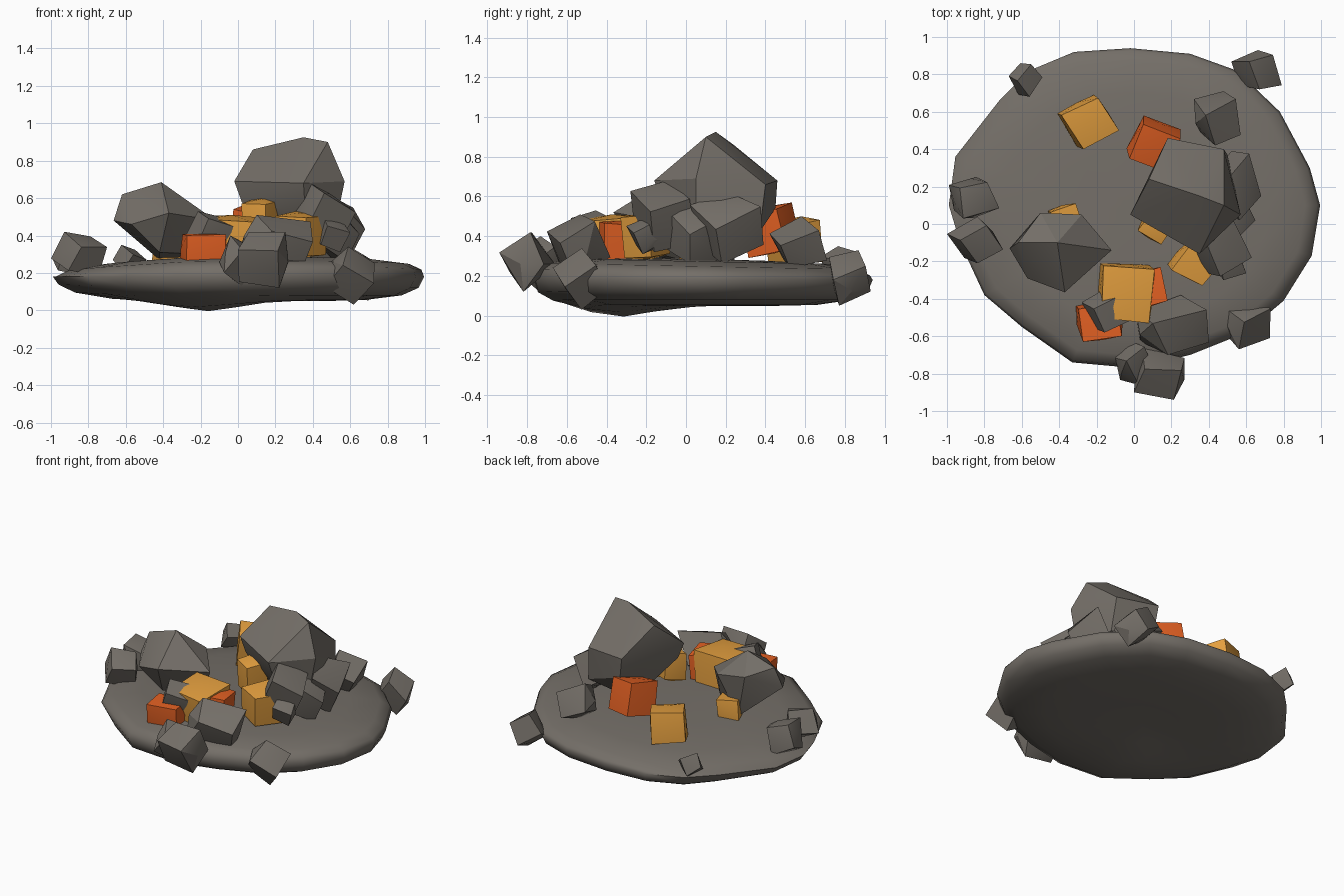
import bpy, bmesh, math, random
from mathutils import Vector, Euler

if "Cube" in bpy.data.objects:
    bpy.data.objects.remove(bpy.data.objects["Cube"])


def material(name, rgb):
    m = bpy.data.materials.new(name)
    m.use_nodes = True
    m.diffuse_color = (*rgb, 1)
    m.node_tree.nodes["Principled BSDF"].inputs["Base Color"].default_value = (*rgb, 1)
    return m


STONE = material("grey stone", (0.175, 0.158, 0.138))
AMBER = material("amber", (0.78, 0.35, 0.05))
EMBER = material("ember orange", (0.78, 0.12, 0.017))


def finish(bm, name, mat, angle=28):
    bmesh.ops.recalc_face_normals(bm, faces=bm.faces)
    mesh = bpy.data.meshes.new(name)
    bm.to_mesh(mesh)
    bm.free()
    mesh.materials.append(mat)
    obj = bpy.data.objects.new(name, mesh)
    bpy.context.collection.objects.link(obj)
    bpy.ops.object.select_all(action="DESELECT")
    obj.select_set(True)
    bpy.context.view_layer.objects.active = obj
    bpy.ops.object.shade_smooth_by_angle(angle=math.radians(angle))
    return obj


def hull_bmesh(points):
    bm = bmesh.new()
    for p in points:
        bm.verts.new(p)
    res = bmesh.ops.convex_hull(bm, input=bm.verts)
    junk = {g for g in res["geom_interior"] + res["geom_unused"]
            if isinstance(g, bmesh.types.BMVert) and g.is_valid}
    bmesh.ops.delete(bm, geom=list(junk), context="VERTS")
    return bm


def chunk(name, mat, xs, ys, zs, turn=(0, 0, 0), seed=1, rough=0.22):
    """A bulging, chipped block, turned and fitted to its x, y and z ranges."""
    rng = random.Random(seed)
    rot = Euler([math.radians(a) for a in turn])
    corners = [Vector((x, y, z)) for x in (-1, 1) for y in (-1, 1) for z in (-1, 1)]
    bulges = [Vector([s * 1.12 if i == k else 0 for i in range(3)])
              for k in range(3) for s in (-1, 1)]
    pts = []
    for p in corners + bulges:
        p += Vector([rng.uniform(-rough, rough) for _ in range(3)])
        p.rotate(rot)
        pts.append(p)
    for i, (lo, hi) in enumerate((xs, ys, zs)):
        a, b = min(p[i] for p in pts), max(p[i] for p in pts)
        for p in pts:
            p[i] = lo + (p[i] - a) / (b - a) * (hi - lo)
    return finish(hull_bmesh(pts), name, mat)


# Ground slab: a lumpy disc lofted through rings of one outline
outline = [(-.99, .1), (-.955, .36), (-.72, .66), (-.56, .82), (-.32, .92), (-.02, .94),
           (.3, .91), (.55, .82), (.78, .6), (.94, .3), (.995, .1), (.95, -.17),
           (.8, -.41), (.6, -.58), (.3, -.7), (0, -.77), (-.33, -.74), (-.6, -.55),
           (-.8, -.38), (-.93, -.1)]
rings = [(.25, .05), (.48, .05), (.68, .055), (.88, .08), (.97, .12), (1, .18),
         (.985, .22), (.92, .25), (.72, .275), (.35, .285)]
bm = bmesh.new()
loops = []
for ring, (s, z) in enumerate(rings):
    loop = []
    for x, y in outline:
        px, py, pz = x * s, .08 + (y - .08) * s, z
        if ring < 5:   # belly below the front, thin left side
            pz -= .055 * math.exp(-((px + .18) ** 2 + (py + .33) ** 2) / .06)
            pz += .04 * max(-px - .5, 0)
        if ring > 5:   # top slopes down to the left and back
            pz += .05 * min(px + .2, 0) - .02 * py
        loop.append(bm.verts.new((px, py, pz)))
    loops.append(loop)
n = len(outline)
for a, b in zip(loops, loops[1:]):
    for i in range(n):
        j = (i + 1) % n
        bm.faces.new((a[i], a[j], b[j], b[i]))
for loop, z in ((loops[0], .05), (loops[-1], .285)):
    tip = bm.verts.new((0, .08, z))
    for i in range(n):
        bm.faces.new((loop[i], loop[(i + 1) % n], tip))
finish(bm, "ground_slab", STONE, angle=60)

# Great boulder
finish(hull_bmesh([
    (-.02, .05, .69), (.35, -.16, .68), (.08, .24, .86), (.35, .15, .925),
    (.48, .1, .9), (.57, .05, .69), (.18, .46, .68), (.48, .4, .66),
    (.02, .06, .58), (.36, -.1, .52), (.2, .45, .54), (.5, .37, .42),
    (.2, .3, .33), (.2, .08, .4), (.5, .05, .35)]), "great_boulder", STONE)

# Left boulder
finish(hull_bmesh([
    (-.41, -.1, .685), (-.62, -.1, .62), (-.665, -.13, .48), (-.5, .06, .58),
    (-.28, .05, .54), (-.12, -.14, .48), (-.37, -.365, .52), (-.57, -.29, .46),
    (-.42, -.24, .31), (-.2, -.1, .3), (-.42, .02, .27)]), "left_boulder", STONE)

# Rim stones
chunk("right_rim_stone_back", STONE, (-.99, -.72), (.03, .25), (.18, .41), (15, 20, 15), 2)
chunk("right_rim_stone_front", STONE, (-1, -.7), (-.21, .04), (.19, .42), (25, 10, 35), 3)
chunk("back_small_stone", STONE, (-.67, -.49), (.68, .86), (.17, .35), (30, 20, 50), 4)
chunk("back_corner_stone", STONE, (.52, .79), (.72, .93), (.05, .33), (20, 30, 20), 5)
chunk("front_corner_stone", STONE, (.46, .73), (-.67, -.4), (.03, .34), (40, 30, 20), 6)
chunk("front_edge_stone", STONE, (0, .27), (-.94, -.66), (.12, .42), (35, 8, -10), 7)
chunk("front_edge_pebble", STONE, (-.1, .11), (-.86, -.62), (.13, .4), (25, 25, 40), 8)

# Front heap
chunk("front_heap_stone", STONE, (.01, .4), (-.7, -.38), (.2, .51), (25, 15, 20), 9)
chunk("front_heap_cap", STONE, (-.28, .01), (-.58, -.33), (.33, .53), (20, 15, 30), 10)
chunk("front_ember_block", EMBER, (-.31, -.06), (-.63, -.41), (.26, .41), (4, 0, 8), 11, .08)
chunk("front_ember_core", EMBER, (0, .18), (-.45, -.23), (.26, .48), (0, 5, 12), 12, .1)
chunk("front_amber_block", AMBER, (-.2, .11), (-.53, -.21), (.26, .51), (4, 4, -5), 13, .08)

# Heap beside the great boulder
chunk("side_amber_block", AMBER, (.18, .48), (-.33, -.08), (.28, .53), (4, 6, -32), 14, .1)
chunk("inner_amber_block", AMBER, (.02, .22), (-.11, .1), (.36, .6), (8, 6, -30), 15, .1)
chunk("side_stone_tall", STONE, (.28, .63), (-.28, .05), (.32, .68), (20, 25, 30), 16)
chunk("side_stone_small", STONE, (.42, .6), (-.3, -.1), (.31, .5), (30, 15, 20), 17)
chunk("side_stone_middle", STONE, (.4, .65), (-.1, .18), (.26, .57), (15, 25, 40), 18)
chunk("side_stone_back", STONE, (.4, .68), (.02, .39), (.26, .62), (25, 20, 35), 19)
chunk("back_stone", STONE, (.32, .57), (.42, .71), (.24, .5), (25, 20, 20), 20)

# Loose glowing blocks
chunk("back_ember_block", EMBER, (-.04, .25), (.28, .58), (.29, .57), (10, 8, -22), 21, .1)
chunk("back_amber_block", AMBER, (-.41, -.08), (.4, .69), (.25, .5), (8, 6, 28), 22, .08)
chunk("hidden_amber_block", AMBER, (-.46, -.27), (-.06, .11), (.25, .4), (5, 5, 18), 23, .1)
